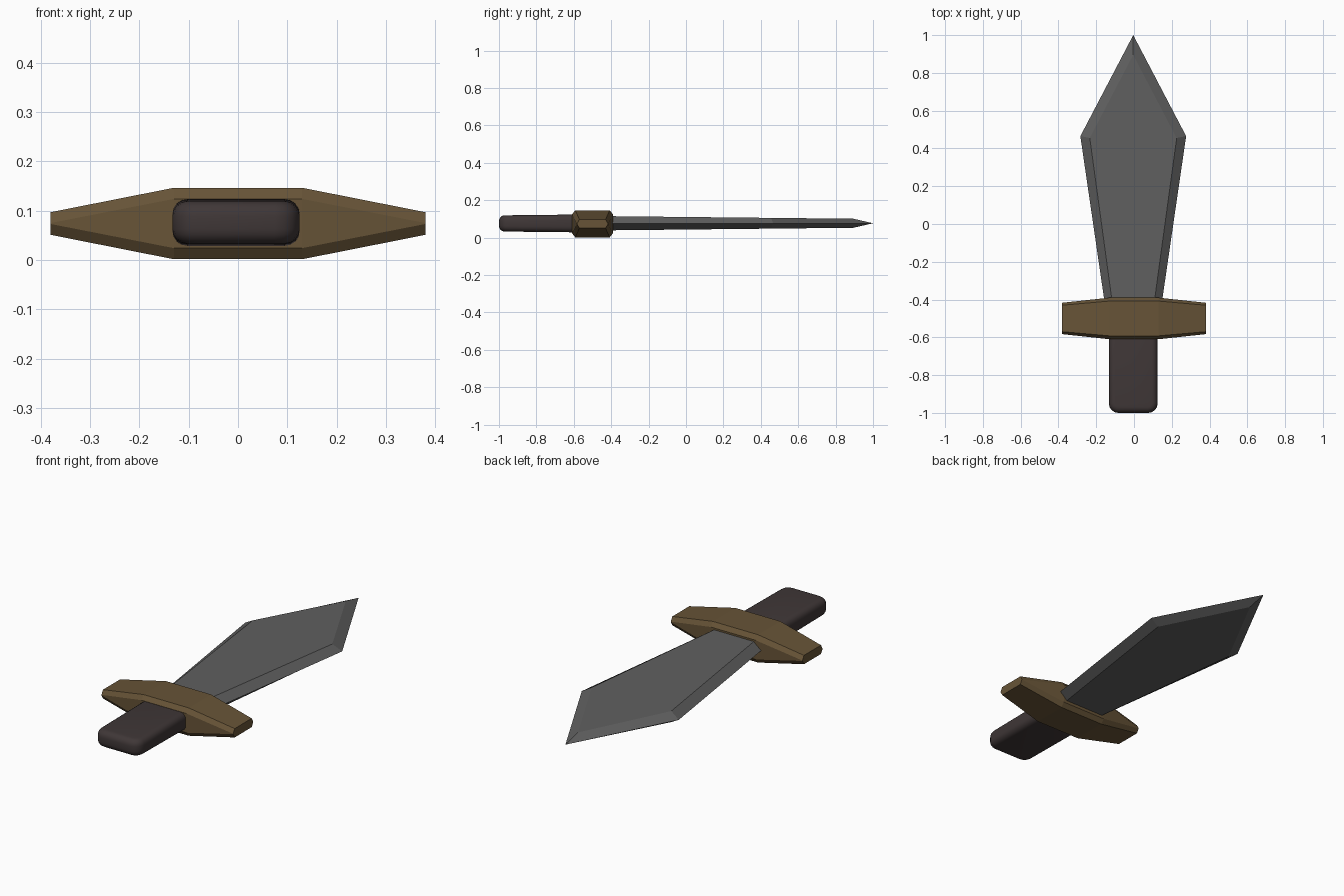
import bpy, bmesh, math

if "Cube" in bpy.data.objects:
    bpy.data.objects.remove(bpy.data.objects["Cube"])

MID = 0.074  # height of the flat centre plane


def material(name, rgb):
    m = bpy.data.materials.new(name)
    m.diffuse_color = (*rgb, 1)
    m.use_nodes = True
    m.node_tree.nodes["Principled BSDF"].inputs["Base Color"].default_value = m.diffuse_color
    return m


def make_object(name, bm, mat):
    bmesh.ops.remove_doubles(bm, verts=bm.verts, dist=1e-5)
    bmesh.ops.recalc_face_normals(bm, faces=bm.faces)
    me = bpy.data.meshes.new(name)
    bm.to_mesh(me)
    bm.free()
    me.materials.append(mat)
    ob = bpy.data.objects.new(name, me)
    bpy.context.collection.objects.link(ob)
    return ob


def loft(name, rings, mat):
    """Skin a series of closed rings and cap both ends."""
    bm = bmesh.new()
    vs = [[bm.verts.new(p) for p in r] for r in rings]
    n = len(vs[0])
    for a, b in zip(vs, vs[1:]):
        for i in range(n):
            j = (i + 1) % n
            bm.faces.new((a[i], a[j], b[j], b[i]))
    bm.faces.new(vs[0][::-1])
    bm.faces.new(vs[-1])
    return make_object(name, bm, mat)


steel = material("dark steel", (0.115, 0.115, 0.115))
wood = material("brown wood", (0.135, 0.088, 0.038))
leather = material("dark leather", (0.050, 0.038, 0.038))


# Guard: chamfered section tapering to both ends
def guard_ring(x, y_out, y_in, z_out, z_in):
    section = [(y_out, z_in), (y_in, z_out), (-y_in, z_out), (-y_out, z_in),
               (-y_out, -z_in), (-y_in, -z_out), (y_in, -z_out), (y_out, -z_in)]
    return [(x, -0.5 + y, MID + z) for y, z in section]


end = (0.083, 0.07, 0.023, 0.001)
middle = (0.11, 0.092, 0.0725, 0.05)
loft("guard", [guard_ring(-0.38, *end), guard_ring(-0.13, *middle),
               guard_ring(0.13, *middle), guard_ring(0.38, *end)], wood)

# Blade: flat faces inset from a sharp outer edge
CX = -0.004
outer = [(-0.145, -0.46), (-0.28, 0.465), (0, 1.0), (0.28, 0.465), (0.145, -0.46)]
inner = [(-0.105, -0.46), (-0.23, 0.455), (0, 0.895), (0.23, 0.455), (0.105, -0.46)]


def flat_ring(side):
    # thickness thins steadily towards the point
    return [(CX + x, y, MID + 0.003 + side * (0.0335 - 0.0105 * y)) for x, y in inner]


loft("blade", [flat_ring(-1), [(CX + x, y, MID + 0.003) for x, y in outer],
               flat_ring(1)], steel)

# Handle: softly rounded block, slightly thicker at the guard
bm = bmesh.new()
bmesh.ops.create_cube(bm, size=1)
for v in bm.verts:
    half_z = 0.0485 if v.co.y > 0 else 0.043
    v.co = (-0.004 + v.co.x * 0.258, -0.75 + v.co.y * 0.5,
            MID + 0.002 + math.copysign(half_z, v.co.z))
# larger rounding on the upright corners of the butt end
corners = [e for e in bm.edges
           if all(v.co.y < -0.9 for v in e.verts)
           and abs(e.verts[0].co.x - e.verts[1].co.x) < 0.01]
bmesh.ops.bevel(bm, geom=corners, offset=0.05, segments=4, profile=0.5, affect='EDGES')
sharp = [e for e in bm.edges if len(e.link_faces) == 2 and e.calc_face_angle() > 0.7]
bmesh.ops.bevel(bm, geom=sharp, offset=0.03, segments=4, profile=0.5, affect='EDGES')
handle = make_object("handle", bm, leather)
for p in handle.data.polygons:
    p.use_smooth = True
